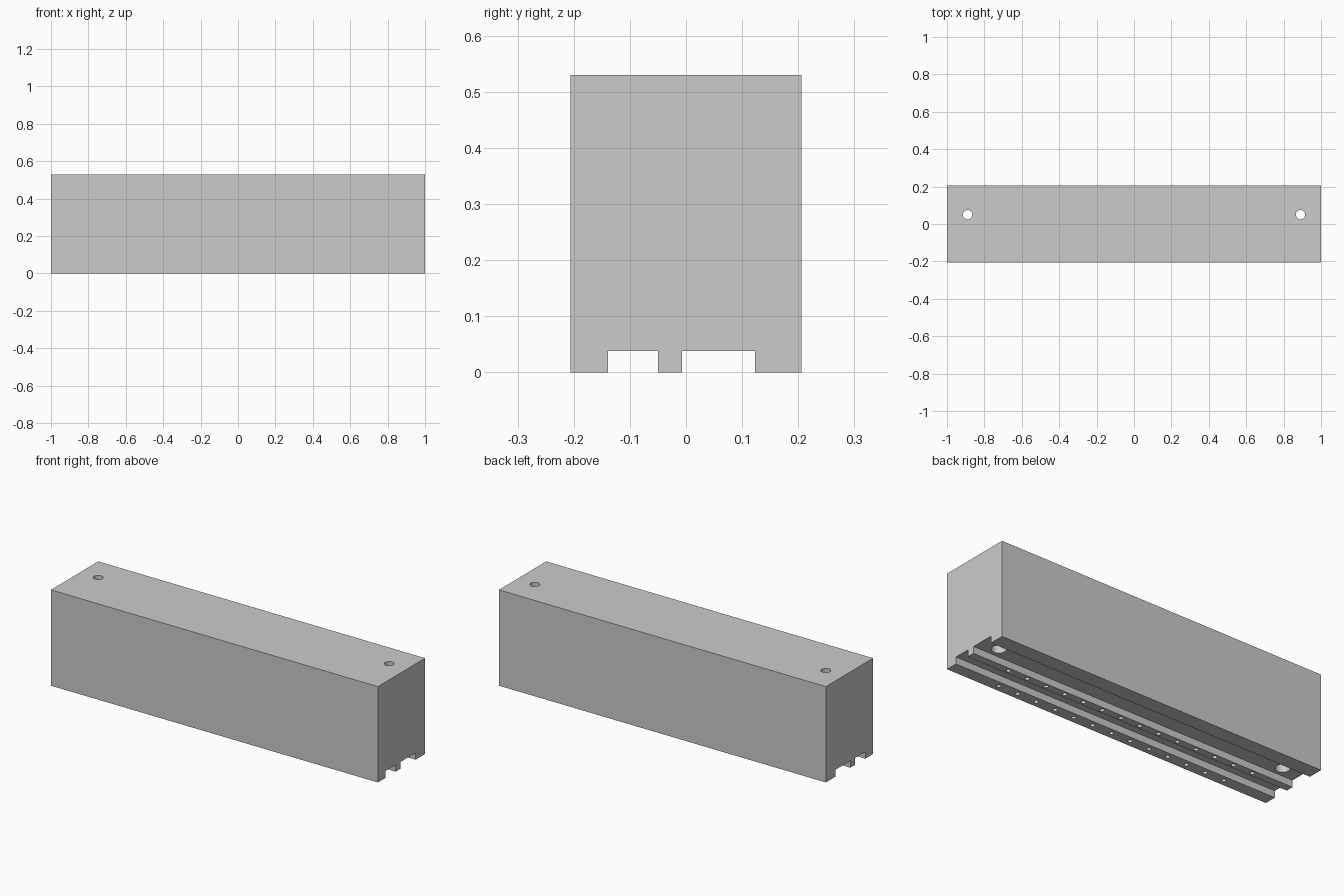
import bpy
import bmesh
from mathutils import Matrix

cube = bpy.data.objects.get("Cube")
if cube:
    bpy.data.objects.remove(cube, do_unlink=True)

HEIGHT, HALF_Y, GROOVE = 0.53, 0.206, 0.038

grey = bpy.data.materials.new("light_grey")
grey.use_nodes = True
colour = (0.6, 0.6, 0.6, 1)
grey.diffuse_color = colour
grey.node_tree.nodes["Principled BSDF"].inputs["Base Color"].default_value = colour


def make_object(name, bm):
    bmesh.ops.recalc_face_normals(bm, faces=bm.faces)
    mesh = bpy.data.meshes.new(name)
    bm.to_mesh(mesh)
    bm.free()
    mesh.materials.append(grey)
    obj = bpy.data.objects.new(name, mesh)
    bpy.context.collection.objects.link(obj)
    return obj


def add_drill(bm, x, y, radius, z0, z1, sides):
    bmesh.ops.create_cone(bm, cap_ends=True, segments=sides, radius1=radius,
                          radius2=radius, depth=z1 - z0,
                          matrix=Matrix.Translation((x, y, (z0 + z1) / 2)))


def cut(target, name, bm):
    cutter = make_object(name, bm)
    cutter.hide_render = True
    mod = target.modifiers.new(name, "BOOLEAN")
    mod.operation = "DIFFERENCE"
    mod.solver = "EXACT"
    mod.object = cutter
    bpy.context.view_layer.objects.active = target
    bpy.ops.object.modifier_apply(modifier=mod.name)
    bpy.data.objects.remove(cutter, do_unlink=True)


# Block: end profile with two grooves underneath, extruded along x
profile = [(-HALF_Y, 0), (-0.139, 0), (-0.139, GROOVE), (-0.05, GROOVE),
           (-0.05, 0), (-0.007, 0), (-0.007, GROOVE), (0.123, GROOVE),
           (0.123, 0), (HALF_Y, 0), (HALF_Y, HEIGHT), (-HALF_Y, HEIGHT)]
bm = bmesh.new()
end = bm.faces.new([bm.verts.new((-1, y, z)) for y, z in profile])
side = bmesh.ops.extrude_face_region(bm, geom=[end])["geom"]
bmesh.ops.translate(bm, vec=(2, 0, 0),
                    verts=[v for v in side if isinstance(v, bmesh.types.BMVert)])
block = make_object("grooved_block", bm)

# Mounting holes through the block
bm = bmesh.new()
for sx in (-1, 1):
    add_drill(bm, sx * 0.89, 0.05, 0.025, -0.1, HEIGHT + 0.1, 32)
cut(block, "mounting_holes", bm)

# Wider counterbores from below
bm = bmesh.new()
for sx in (-1, 1):
    add_drill(bm, sx * 0.89, 0.05, 0.037, -0.1, 0.25, 32)
cut(block, "counterbores", bm)

# Two staggered rows of small blind holes in the lower ribs
bm = bmesh.new()
for count, y in ((13, -0.17), (14, -0.028)):
    for i in range(count):
        add_drill(bm, (i - (count - 1) / 2) * 0.1176, y, 0.012, -0.05, 0.08, 16)
cut(block, "pin_holes", bm)

# Smooth hole walls, crisp block edges
bpy.ops.object.select_all(action="DESELECT")
block.select_set(True)
bpy.context.view_layer.objects.active = block
bpy.ops.object.shade_smooth_by_angle()
